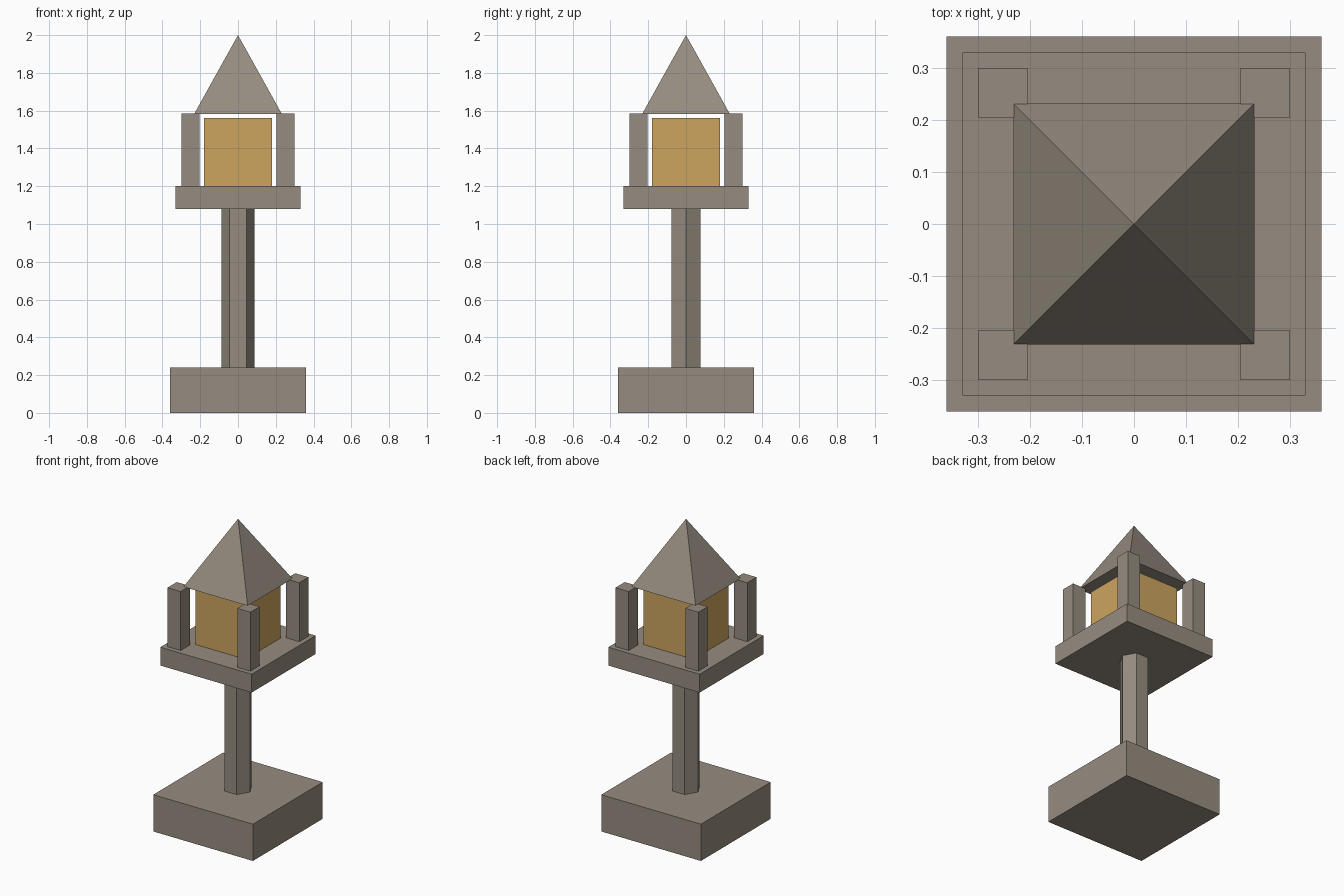
import bpy
import math

if "Cube" in bpy.data.objects:
    bpy.data.objects.remove(bpy.data.objects["Cube"])


def material(name, rgb):
    mat = bpy.data.materials.new(name)
    mat.diffuse_color = (*rgb, 1.0)
    mat.use_nodes = True
    mat.node_tree.nodes["Principled BSDF"].inputs["Base Color"].default_value = mat.diffuse_color
    return mat


stone = material("warm_grey_stone", (0.305, 0.265, 0.215))
glow = material("amber_glow", (0.61, 0.375, 0.115))


def finish(name, mat):
    obj = bpy.context.object
    obj.name = name
    obj.data.materials.append(mat)
    return obj


def block(name, half, z0, z1, mat, x=0.0, y=0.0):
    """Square block of the given half width between two heights."""
    bpy.ops.mesh.primitive_cube_add(size=1, location=(x, y, (z0 + z1) / 2))
    obj = finish(name, mat)
    obj.scale = (2 * half, 2 * half, z1 - z0)
    return obj


# Plinth and six-sided post with corners on the x axis
block("base", 0.36, 0.0, 0.24, stone)
bpy.ops.mesh.primitive_cylinder_add(vertices=6, radius=0.088, depth=0.84,
                                    location=(0, 0, 0.66),
                                    rotation=(0, 0, math.pi / 2))
finish("post", stone)

# Lantern platform and glowing core
block("platform", 0.33, 1.08, 1.20, stone)
block("lamp_core", 0.18, 1.20, 1.56, glow)

# Four corner pillars
for sx, side in ((-1, "left"), (1, "right")):
    for sy, end in ((-1, "front"), (1, "back")):
        block(f"pillar_{end}_{side}", 0.0475, 1.20, 1.585, stone,
              sx * 0.252, sy * 0.252)

# Pyramid roof
bpy.ops.mesh.primitive_cone_add(vertices=4, radius1=0.232 * math.sqrt(2),
                                radius2=0, depth=0.417,
                                location=(0, 0, 1.7915),
                                rotation=(0, 0, math.pi / 4))
finish("roof", stone)
